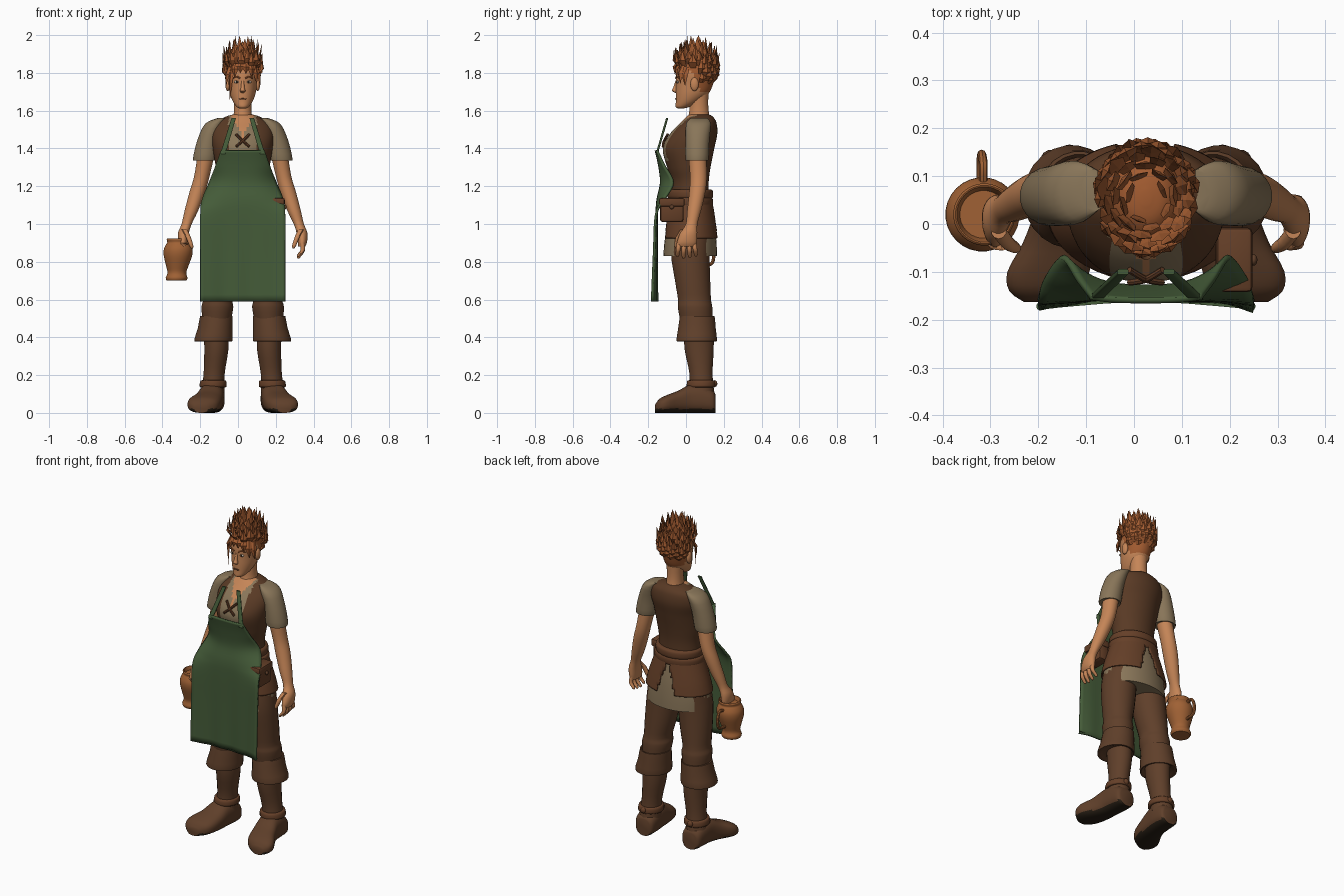
import bpy, bmesh, math, random
from mathutils import Vector, Matrix

random.seed(4)
if "Cube" in bpy.data.objects:
    bpy.data.objects.remove(bpy.data.objects["Cube"])
CX = 0.025  # body centre line
parts = []


def paint(name, r, g, b):
    m = bpy.data.materials.new(name)
    m.use_nodes = True
    m.diffuse_color = (r, g, b, 1)
    m.node_tree.nodes["Principled BSDF"].inputs["Base Color"].default_value = (r, g, b, 1)
    return m


VEST = paint("vest brown", .10, .042, .018)
BOOT = paint("boot brown", .115, .05, .023)
LEATHER = paint("leather", .13, .05, .021)
SKIN = paint("skin", .56, .235, .095)
HAIR = paint("hair", .36, .105, .03)
LINEN = paint("linen", .25, .18, .10)
GREEN = paint("apron green", .058, .105, .04)
CLAY = paint("clay", .35, .12, .035)
SOLE = paint("dark sole", .02, .013, .007)
WHITE = paint("eye white", .65, .55, .45)


def finish(name, bm, mats, fix=True):
    if fix:
        bmesh.ops.recalc_face_normals(bm, faces=bm.faces)
    me = bpy.data.meshes.new(name)
    bm.to_mesh(me)
    bm.free()
    for m in mats:
        me.materials.append(m)
    ob = bpy.data.objects.new(name, me)
    bpy.context.collection.objects.link(ob)
    parts.append(ob)
    return ob


def spline(pts, sub):
    out = []
    for i in range(len(pts) - 1):
        a, b = Vector(pts[max(i - 1, 0)]), Vector(pts[i])
        c, d = Vector(pts[i + 1]), Vector(pts[min(i + 2, len(pts) - 1)])
        for k in range(sub):
            t = k / sub
            out.append(b + (c - a) * t / 2 + (2 * a - 5 * b + 4 * c - d) * t * t / 2
                       + (3 * b - a - 3 * c + d) * t ** 3 / 2)
    return out + [Vector(pts[-1])]


def loft(name, secs, mats, axis="z", n=24, p=2, sub=3, rule=None, cap=True):
    """Skin rings (x, y, z, a, b); rule maps a face centre to a colour, or -1 to cut."""
    bm, rings = bmesh.new(), []
    for x, y, z, a, b in spline(secs, sub):
        ring = []
        for i in range(n):
            t = math.tau * (i + .5) / n
            c, s = math.cos(t), math.sin(t)
            u = a * math.copysign(abs(c) ** (2 / p), c)
            v = b * math.copysign(abs(s) ** (2 / p), s)
            ring.append(bm.verts.new((x + u, y + v, z) if axis == "z" else (x + u, y, z + v)))
        rings.append(ring)
    for r, q in zip(rings, rings[1:]):
        for i in range(n):
            bm.faces.new((r[i], r[(i + 1) % n], q[(i + 1) % n], q[i]))
    if cap:
        bm.faces.new(rings[0])
        bm.faces.new(rings[-1])
    if rule:
        cut = []
        for f in bm.faces:
            k = rule(f.calc_center_median())
            if k < 0:
                cut.append(f)
            else:
                f.material_index = k
        bmesh.ops.delete(bm, geom=cut, context="FACES")
    return finish(name, bm, mats)


def span(rows):
    """Rows of z, half width, front y, back y become centred rings."""
    return [(CX, (f + b) / 2, z, w, (b - f) / 2) for z, w, f, b in rows]


def ball(name, loc, size, mat):
    bm = bmesh.new()
    bmesh.ops.create_uvsphere(bm, u_segments=16, v_segments=10, radius=1,
                              matrix=Matrix.Translation(loc) @ Matrix.Diagonal((*size, 1)))
    return finish(name, bm, [mat])


def box(name, loc, size, mat, bevel=.01):
    bm = bmesh.new()
    bmesh.ops.create_cube(bm, size=1, matrix=Matrix.Translation(loc) @ Matrix.Diagonal((*size, 1)))
    bmesh.ops.bevel(bm, geom=bm.edges[:], offset=bevel, segments=2, affect="EDGES", profile=.5)
    return finish(name, bm, [mat])


def cord(name, pts, radius, mat, sub=4):
    cu = bpy.data.curves.new(name, "CURVE")
    cu.dimensions, cu.bevel_depth, cu.bevel_resolution, cu.use_fill_caps = "3D", radius, 2, True
    path = spline(pts, sub)
    sp = cu.splines.new("POLY")
    sp.points.add(len(path) - 1)
    for q, v in zip(sp.points, path):
        q.co = (*v, 1)
    tmp = bpy.data.objects.new(name + " guide", cu)
    bpy.context.collection.objects.link(tmp)
    bpy.context.view_layer.update()
    bm = bmesh.new()
    bm.from_mesh(tmp.evaluated_get(bpy.context.evaluated_depsgraph_get()).to_mesh())
    bpy.data.objects.remove(tmp)
    return finish(name, bm, [mat])


# Torso: vest with an open linen front and bare neckline
def chest(c):
    d = abs(c.x - CX)
    if c.y < .06 and (d < .6 * (c.z - 1.47) or (d < .012 and c.z > 1.43)):
        return 2
    return 1 if c.y < .06 and d < .075 and c.z > 1.34 else 0


loft("vest", span([(1.12, .13, -.08, .12), (1.22, .127, -.075, .12), (1.3, .142, -.1, .13),
                   (1.4, .158, -.123, .15), (1.48, .165, -.083, .166), (1.54, .14, -.025, .16),
                   (1.57, .085, .005, .14), (1.58, .05, .02, .12)]),
     [VEST, LINEN, SKIN], n=72, sub=6, rule=chest)
for k in (-1, 1):
    cord("vest_lace", [(CX - k * .035, -.122, 1.41), (CX, -.116, 1.44), (CX + k * .035, -.096, 1.475)],
         .007, LEATHER)

# Belt, linen shirt tail and split leather skirt
loft("shirt_tail", span([(1.12, .135, -.085, .13), (1.0, .175, -.1, .152), (.9, .195, -.115, .162),
                         (.83, .2, -.12, .165)]), [LINEN], n=40)


def skirt_split(c):
    d = abs(c.x - CX)
    return -1 if d < .012 + .28 * (1.1 - c.z) and (c.y > 0 or d < .06) else 0


skirt = loft("leather_skirt", span([(1.13, .142, -.092, .138), (1.0, .187, -.108, .162),
                                    (.925, .207, -.118, .174)]), [LEATHER], n=96, sub=5,
             rule=skirt_split, cap=False)
skirt.modifiers.new("thickness", "SOLIDIFY").thickness = .008
for z, w in ((1.115, .152), (1.158, .143)):
    loft("belt", span([(z - .025, w - .01, -.088, .134), (z - .015, w, -.098, .143),
                       (z + .015, w, -.098, .143), (z + .025, w - .01, -.088, .134)]), [LEATHER], n=40)

# Belt pouch on the left hip
box("pouch", (.205, -.075, 1.07), (.07, .125, .12), LEATHER, .015)
box("pouch_flap", (.21, -.075, 1.115), (.075, .135, .045), LEATHER, .01)
ball("pouch_button", (.25, -.075, 1.09), (.008, .012, .012), BOOT)

# Apron: a bib pinched back at the waist, hanging flat below
bm, grid = bmesh.new(), []
for z, w, mid, edge in spline([(.59, .225, -.155, -.178), (.85, .225, -.155, -.168),
                               (1.05, .225, -.155, -.158), (1.13, .213, -.15, -.115),
                               (1.22, .175, -.132, -.068), (1.31, .142, -.142, -.115),
                               (1.39, .115, -.16, -.153)], 5):
    grid.append([bm.verts.new((CX + w * i / 12, mid + (edge - mid) * abs(i / 12) ** 3
                               + .004 * math.sin(i * .9) * max(0, 1.2 - z), z)) for i in range(-12, 13)])
for r, q in zip(grid, grid[1:]):
    for i in range(24):
        bm.faces.new((r[i], r[i + 1], q[i + 1], q[i]))
apron = finish("apron", bm, [GREEN])
mod = apron.modifiers.new("thickness", "SOLIDIFY")
mod.thickness, mod.offset = .012, 0
loft("apron_hem", [(CX - .225, -.172, .597, .004, .007), (CX, -.156, .597, .004, .007),
                   (CX + .225, -.172, .597, .004, .007)], [GREEN], n=8)

for side, s in (("right", -1), ("left", 1)):
    def at(rows):
        return [(CX + s * r[0], *r[1:]) for r in rows]

    loft(side + "_apron_strap", at([(.105, -.155, 1.37, .014, .006), (.075, -.126, 1.47, .013, .006),
                                    (.048, -.1, 1.56, .012, .006)]), [GREEN], n=12, p=4)
    # Arm
    loft(side + "_sleeve", at([(.11, .07, 1.56, .025, .045), (.15, .066, 1.53, .05, .066),
                               (.182, .06, 1.44, .06, .064), (.2, .058, 1.345, .064, .062),
                               (.2, .058, 1.338, .055, .055)]), [LINEN])
    loft(side + "_arm", at([(.195, .06, 1.36, .045, .048), (.217, .066, 1.25, .041, .045),
                            (.24, .06, 1.17, .042, .043), (.272, .043, 1.07, .036, .037),
                            (.297, .03, 1.0, .027, .031), (.313, .015, .955, .029, .045),
                            (.316, .005, .905, .025, .053), (.312, .002, .88, .018, .048)]), [SKIN])
    drop = .88 if s < 0 else .815
    for j in range(4):
        y = -.036 + .026 * j
        low = drop + .008 * abs(j - 1.3)
        loft(side + "_finger", at([(.314, y, .9, .013, .014), (.318, y * 1.15, (low + .9) / 2, .012, .012),
                                   (.298, y * 1.25, low + .01, .01, .01),
                                   (.294, y * 1.25, low, .004, .004)]), [SKIN], n=10)
    loft(side + "_thumb", at([(.308, -.015, .97, .016, .016), (.288, -.04, .93, .014, .015),
                              (.272, -.05, .885, .011, .011), (.268, -.05, .87, .004, .004)]), [SKIN], n=10)
    # Leg
    loft(side + "_trouser_leg", at([(.095, .03, 1.0, .08, .1), (.105, .022, .85, .098, .103),
                                    (.12, .035, .7, .09, .094), (.132, .045, .6, .078, .088),
                                    (.134, .048, .56, .085, .092), (.138, .055, .48, .075, .085)]), [BOOT])
    loft(side + "_boot_cuff", at([(.14, .06, .505, .072, .08), (.14, .06, .512, .086, .092),
                                  (.146, .058, .45, .092, .1), (.155, .057, .39, .102, .108),
                                  (.155, .057, .378, .096, .102), (.148, .06, .39, .07, .08)]), [BOOT], sub=2)
    loft(side + "_boot_shaft", at([(.14, .068, .42, .066, .08), (.14, .07, .33, .064, .077),
                                   (.152, .08, .2, .056, .061), (.16, .082, .1, .064, .07)]), [BOOT])
    loft(side + "_ankle_strap", at([(.157, .08, .135, .062, .068), (.157, .08, .14, .072, .077),
                                    (.156, .08, .168, .069, .074), (.156, .08, .173, .058, .063)]), [LEATHER])
    ball(side + "_heel_buckle", (CX + s * .16, .152, .155), (.018, .014, .018), LEATHER)
    foot = [(.158, .155, .045, .1), (.16, .14, .06, .12), (.162, .08, .067, .15), (.168, .02, .068, .15),
            (.182, -.04, .076, .118), (.204, -.1, .086, .095), (.214, -.14, .072, .075), (.22, -.163, .035, .045)]
    loft(side + "_boot_foot", at([(x, y, h / 2, w, h / 2) for x, y, w, h in foot]), [BOOT, SOLE],
         axis="y", n=32, p=2.6, rule=lambda c: 1 if c.z < .022 else 0)
    # Face side
    ball(side + "_ear", (CX + s * .079, .045, 1.74), (.013, .022, .036), SKIN)
    ball(side + "_eye", (CX + s * .032, -.044, 1.752), (.014, .006, .007), WHITE)
    ball(side + "_pupil", (CX + s * .031, -.0475, 1.752), (.006, .004, .0065), SOLE)
    cord(side + "_eyebrow", [(CX + s * .014, -.054, 1.772), (CX + s * .034, -.048, 1.78),
                             (CX + s * .052, -.036, 1.772)], .004, HAIR)

# Head and neck
loft("neck", span([(1.53, .068, -.01, .14), (1.57, .05, .012, .125), (1.63, .046, .02, .118),
                   (1.7, .05, .02, .12)]), [SKIN])
loft("head", span([(1.612, .018, -.045, -.01), (1.622, .034, -.055, .025), (1.65, .053, -.054, .075),
                   (1.69, .068, -.054, .12), (1.74, .076, -.053, .143), (1.8, .083, -.052, .155),
                   (1.86, .074, -.035, .143), (1.895, .045, .0, .11), (1.905, .01, .04, .07)]),
     [SKIN, HAIR], n=40, sub=5, rule=lambda c: 1 if c.z > 1.815 - max(0, min(c.y - .03, .05)) * 2.4 else 0)
loft("nose", [(CX, -.047, 1.76, .007, .008), (CX, -.056, 1.722, .01, .012), (CX, -.06, 1.705, .015, .015),
              (CX, -.048, 1.693, .007, .006)], [SKIN], n=12)
ball("mouth", (CX, -.053, 1.662), (.02, .005, .004), LEATHER)

# Hair: pointed overlapping clumps sweeping up into a crest
bm = bmesh.new()


def clump(base, mid, tip, width, out):
    along = (tip - base).normalized()
    wide = along.cross(out).normalized() * width
    deep = out.normalized() * width * .45
    rings = [[bm.verts.new(c + k * d) for d in (wide, deep, -wide, -deep)]
             for c, k in ((base, .6), (mid, 1))]
    end = bm.verts.new(tip)
    bm.faces.new(rings[0])
    for i in range(4):
        j = (i + 1) % 4
        bm.faces.new((rings[0][i], rings[0][j], rings[1][j], rings[1][i]))
        bm.faces.new((rings[1][i], rings[1][j], end))


core, up = Vector((CX, .053, 1.795)), Vector((0, 0, 1))
for i in range(120):
    h = -.55 + 1.5 * (i + .5) / 120
    a = i * 2.39996
    r = math.sqrt(1 - h * h)
    nrm = Vector((r * math.cos(a), r * math.sin(a), h))
    if nrm.y < .25 and h < .25:
        continue
    base = core + Vector((nrm.x * .084, nrm.y * .098, nrm.z * .1))
    size = random.uniform(.07, .095) + .025 * max(h, 0)
    lean = Vector((nrm.x, nrm.y, 0)) * .36
    mid = base + (up * .7 + lean) * size * .45 + nrm * .008
    tip = base + (up + lean * random.uniform(.4, 1.1)) * size
    clump(base, mid, tip, random.uniform(.018, .026), nrm)
# Fringe and face locks
for x, z, drop in ((-.08, 1.83, .1), (-.062, 1.84, .19), (-.04, 1.85, .075), (-.012, 1.855, .055),
                   (.016, 1.855, .06), (.045, 1.85, .075), (.068, 1.84, .1), (.084, 1.83, .1)):
    y = .05 - .105 * math.sqrt(1 - (x / .095) ** 2)
    base = Vector((CX + x * .9, y + .008, z))
    clump(base, base + Vector((x * .12, -.016, -drop * .4)), base + Vector((x * .2, -.014, -drop)),
          .013 if drop > .15 else .02, Vector((x, y - .05, 0)))
finish("hair", bm, [HAIR])

# Clay jug held in the right hand
loft("jug", [(-.326 + (z - .7) * .06, .02, z, r, r) for z, r in (
    (.7, .052), (.715, .058), (.742, .05), (.78, .06), (.83, .075), (.865, .077), (.89, .068),
    (.903, .061), (.918, .065), (.922, .058), (.9, .05))], [CLAY], n=28)
cord("jug_handle", [(-.315, .085, .88), (-.315, .125, .885), (-.318, .146, .84), (-.32, .135, .79),
                    (-.32, .08, .78)], .009, CLAY)

# Smooth shading with kept edges; hair stays faceted
bpy.ops.object.select_all(action="DESELECT")
for ob in parts:
    ob.select_set(ob.name != "hair")
bpy.context.view_layer.objects.active = parts[0]
bpy.ops.object.shade_smooth_by_angle(angle=math.radians(42))
